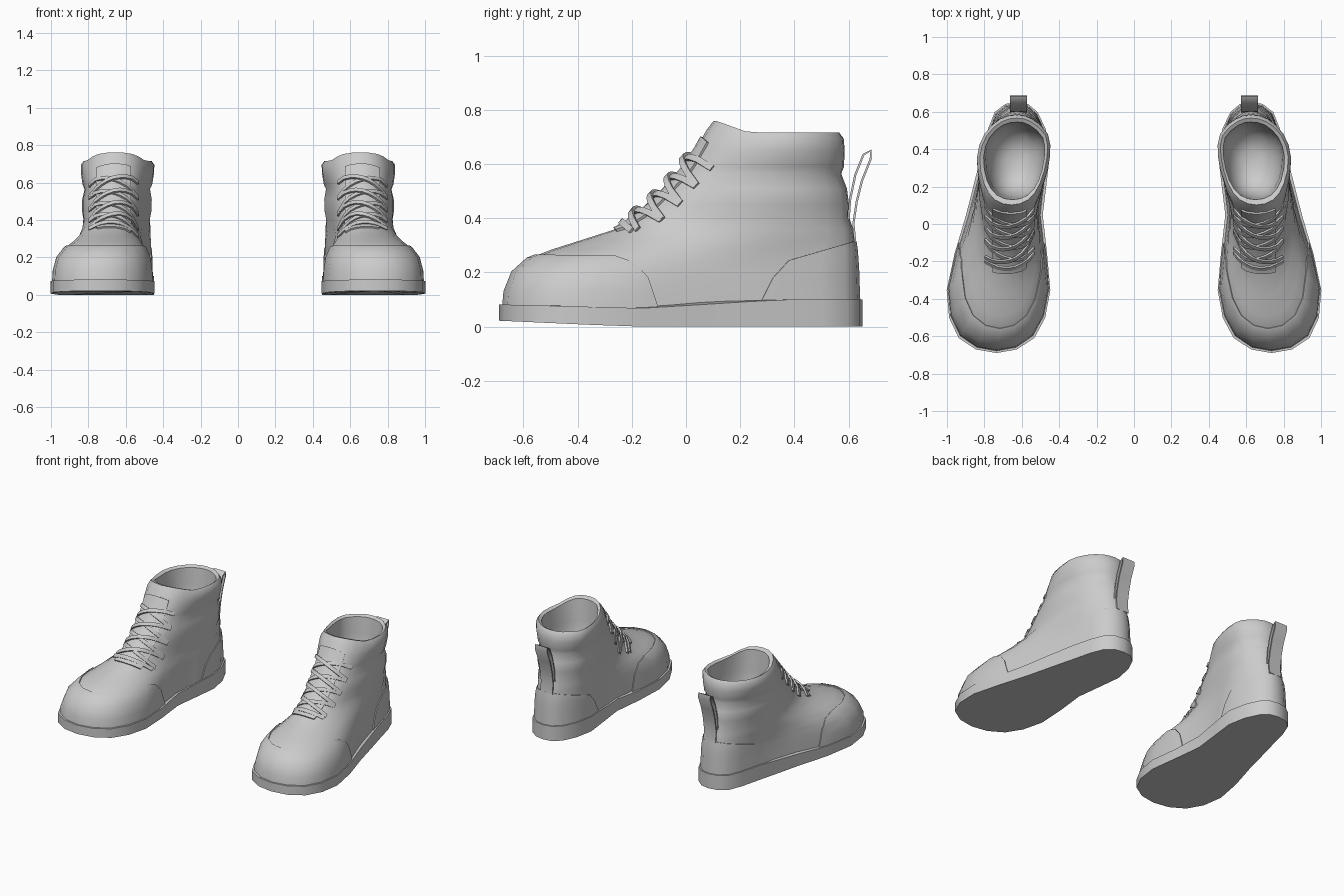
import bpy, bmesh, math
from mathutils import Vector
from mathutils.bvhtree import BVHTree


def finish(name, bm, thickness=0, offset=1):
    """Turn a bmesh into a smooth part, mirrored into a pair."""
    me = bpy.data.meshes.new(name)
    bm.to_mesh(me)
    for p in me.polygons:
        p.use_smooth = True
    ob = bpy.data.objects.new(name, me)
    bpy.context.collection.objects.link(ob)
    if thickness:
        m = ob.modifiers.new("thickness", 'SOLIDIFY')
        m.thickness, m.offset = thickness, offset
    m = ob.modifiers.new("sharp_edges", 'EDGE_SPLIT')
    m.split_angle = math.radians(48)
    m = ob.modifiers.new("pair", 'MIRROR')
    m.use_mirror_merge = False
    return ob


def outline(yf, yb, xf, wf, wm, wh, k, n=2):
    """Closed foot-shaped outline from a few widths, rounded by a spline."""
    rows = [(0.06, k * wf, 0), (0.25, wf, 0.1), (0.55, wm, 0.4),
            (0.8, wh, 1), (0.96, (k - 0.1) * wh, 1)]
    right, left = [], []
    for u, w, s in rows:
        cx, y = xf + (0.63 - xf) * s, yf + (yb - yf) * u
        right.append(Vector((cx + w, y)))
        left.append(Vector((cx - w, y)))
    c = [Vector((xf, yf))] + right + [Vector((0.625, yb))] + left[::-1]
    pts, N = [], len(c)
    for i in range(N):
        a, b, d, e = c[i - 1], c[i], c[(i + 1) % N], c[(i + 2) % N]
        for j in range(n):
            t = j / n
            pts.append(0.5 * (2 * b + (d - a) * t + (2 * a - 5 * b + 4 * d - e) * t * t
                              + (3 * b - a - 3 * d + e) * t ** 3))
    return pts


def loft(rings):
    bm = bmesh.new()
    vs = [[bm.verts.new(p) for p in r] for r in rings]
    for a, b in zip(vs, vs[1:]):
        for i in range(len(a)):
            j = (i + 1) % len(a)
            bm.faces.new((a[i], a[j], b[j], b[i]))
    bm.faces.new(vs[0][::-1])
    bm.faces.new(vs[-1])
    bmesh.ops.recalc_face_normals(bm, faces=bm.faces)
    return bm


def strip(bm, rows):
    vs = [[bm.verts.new(p) for p in r] for r in rows]
    for a, b in zip(vs, vs[1:]):
        for i in range(len(a) - 1):
            bm.faces.new((a[i], a[i + 1], b[i + 1], b[i]))


# sole: slight toe spring, top edge dips at the arch
sole = outline(-0.69, 0.652, 0.735, 0.277, 0.205, 0.182, 0.73)
bottom = [(p.x, p.y, 0.022 * max(0, (-p.y - 0.2) / 0.49)) for p in sole]
top = [(p.x, p.y, 0.068 + (0.032 * min(1, (p.y + 0.15) / 0.5) if p.y > -0.15
                           else 0.014 * (-p.y - 0.15) / 0.54)) for p in sole]
finish("sole", loft([bottom, top]))

# upper: z, front lift, y front, y back, x front, three half widths, roundness
sections = [
    (0.05, 0, -0.675, 0.640, 0.735, 0.265, 0.195, 0.170, 0.72),
    (0.13, 0, -0.668, 0.636, 0.735, 0.260, 0.185, 0.168, 0.72),
    (0.20, 0, -0.640, 0.634, 0.730, 0.246, 0.175, 0.166, 0.71),
    (0.25, 0, -0.585, 0.631, 0.720, 0.216, 0.170, 0.164, 0.70),
    (0.285, 0, -0.495, 0.628, 0.710, 0.180, 0.168, 0.164, 0.66),
    (0.32, 0, -0.385, 0.623, 0.700, 0.152, 0.166, 0.163, 0.62),
    (0.36, 0, -0.260, 0.617, 0.685, 0.140, 0.168, 0.162, 0.60),
    (0.405, 0, -0.190, 0.602, 0.675, 0.138, 0.170, 0.158, 0.60),
    (0.45, 0, -0.135, 0.602, 0.672, 0.145, 0.179, 0.165, 0.60),
    (0.51, 0, -0.075, 0.594, 0.668, 0.148, 0.180, 0.165, 0.60),
    (0.565, 0, -0.025, 0.573, 0.664, 0.142, 0.170, 0.155, 0.60),
    (0.59, 0, -0.005, 0.583, 0.662, 0.150, 0.182, 0.164, 0.60),
    (0.65, 0.01, 0.040, 0.586, 0.658, 0.160, 0.193, 0.170, 0.60),
    (0.695, 0.03, 0.075, 0.582, 0.655, 0.162, 0.195, 0.170, 0.60)]
collar = [
    (0.716, 0.044, 0.102, 0.566, 0.655, 0.150, 0.180, 0.157, 0.60),
    (0.705, 0.044, 0.130, 0.545, 0.650, 0.138, 0.162, 0.142, 0.60),
    (0.60, 0, 0.140, 0.535, 0.640, 0.135, 0.157, 0.137, 0.60),
    (0.46, 0, 0.150, 0.525, 0.640, 0.128, 0.147, 0.128, 0.60),
    (0.37, 0, 0.195, 0.480, 0.635, 0.093, 0.106, 0.092, 0.60),
    (0.33, 0, 0.270, 0.400, 0.630, 0.043, 0.050, 0.042, 0.60)]


def ring(s):
    z, lift, yf = s[:3]
    return [(p.x, p.y, z + lift * min(1, max(0, (yf + 0.13 - p.y) / 0.12)))
            for p in outline(*s[2:])]


upper = loft([ring(s) for s in sections + collar])
tree = BVHTree.FromBMesh(upper)
finish("upper", upper)


# toe cap and heel counter: thin shells cut from the upper along side-view lines
def overlay(name, lines):
    bm = upper.copy()
    for (ay, az), (by, bz) in zip(lines, lines[1:]):
        bmesh.ops.bisect_plane(bm, geom=bm.verts[:] + bm.edges[:] + bm.faces[:],
                               plane_co=(0, ay, az), plane_no=(0, az - bz, by - ay),
                               clear_outer=True)
    finish(name, bm, 0.006)


overlay("toe_cap", [(-0.7, 0.262), (-0.26, 0.258), (-0.19, 0.235), (-0.14, 0.18),
                    (-0.1, 0.06), (-0.7, 0.06)])
overlay("heel_counter", [(0.7, 0.06), (0.26, 0.06), (0.32, 0.18), (0.38, 0.245),
                         (0.62, 0.315)])

# instep helper: drop a point onto the slope between toe and collar
up = Vector((0, 0.33, 0.365)).normalized()
out = Vector((0, -up.z, up.y))


def instep(x, s, lift):
    base = Vector((0.665 + x, -0.21 + 0.30 * s, 0.375 + 0.36 * s))
    hit = tree.ray_cast(base + out * 0.3, -out)[0]
    return (hit or base) + out * lift


# tongue
bm = bmesh.new()
strip(bm, [[instep(x * 0.03, s / 10, 0.004) for x in range(-3, 4)] for s in range(-1, 10)])
finish("tongue", bm, 0.012, 0)

# laces: one bar and crossed flat cords
bm = bmesh.new()


def lace(s0, s1, side, raise_mid):
    rows = []
    for i in range(9):
        t = i / 8
        c = instep(side * (2 * t - 1) * 0.13, s0 + (s1 - s0) * t,
                   0.008 + raise_mid * math.sin(math.pi * t))
        rows.append((c - up * 0.012, c + up * 0.012))
    strip(bm, rows)


lace(-0.02, -0.02, 1, 0.008)
for i in range(4):
    s = 0.02 + i * 0.19
    lace(s, s + 0.18, 1, 0.009)
    lace(s, s + 0.18, -1, 0.02)
finish("laces", bm, 0.011, 0)

# pull tab loop at the heel
path = [(0.6, 0.39), (0.606, 0.47), (0.625, 0.56), (0.655, 0.635), (0.682, 0.65),
        (0.682, 0.62), (0.65, 0.54), (0.63, 0.46), (0.618, 0.38), (0.625, 0.31)]
bm = bmesh.new()
strip(bm, [[(0.572, y, z), (0.663, y, z)] for y, z in path])
finish("pull_tab", bm, 0.008, 0)
